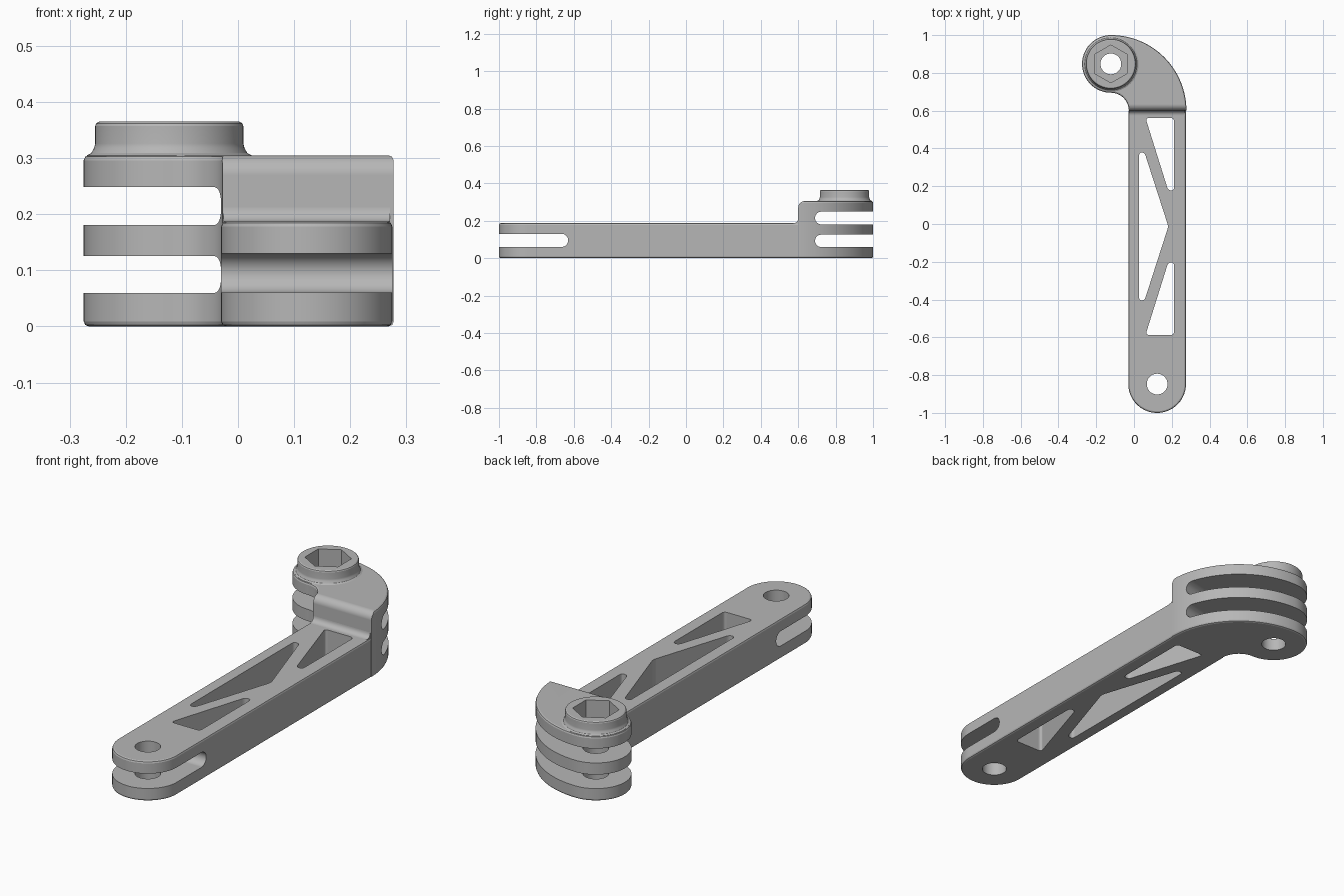
import bpy, bmesh
from math import sin, cos, radians, pi
from mathutils import Matrix, Vector

if "Cube" in bpy.data.objects:
    bpy.data.objects.remove(bpy.data.objects["Cube"])

# Key dimensions
PX = 0.1225                 # pivots sit at +PX (front) and -PX (back)
PY = 0.8475
R = 0.1525                  # half width of the arm
BEND_Y = 0.6                # where the arm meets the curved head
BEND_IN, BEND_OUT = 0.095, 0.4
ARM_H, HEAD_H = 0.187, 0.305
HOLE_R = 0.055

grey = bpy.data.materials.new("plain_grey")
grey.use_nodes = True
grey.diffuse_color = (0.47, 0.47, 0.47, 1)
grey.node_tree.nodes["Principled BSDF"].inputs["Base Color"].default_value = (0.47, 0.47, 0.47, 1)


def arc(cx, cy, r, start, end, steps):
    angles = [radians(start + (end - start) * i / steps) for i in range(steps + 1)]
    return [(cx + r * cos(a), cy + r * sin(a)) for a in angles]


def finish(name, bm):
    bmesh.ops.recalc_face_normals(bm, faces=bm.faces)
    mesh = bpy.data.meshes.new(name)
    bm.to_mesh(mesh)
    bm.free()
    mesh.materials.append(grey)
    ob = bpy.data.objects.new(name, mesh)
    bpy.context.collection.objects.link(ob)
    return ob


def prism(name, points, low, high, axis="Z", bevel=0.0):
    """Extrude an outline: (x, y) along Z, or (y, z) along X."""
    clean = []
    for p in points:
        if not clean or (Vector(p) - Vector(clean[-1])).length > 1e-5:
            clean.append(p)
    bm = bmesh.new()
    if axis == "Z":
        verts = [bm.verts.new((a, b, low)) for a, b in clean]
        shift = (0, 0, high - low)
    else:
        verts = [bm.verts.new((low, a, b)) for a, b in clean]
        shift = (high - low, 0, 0)
    face = bm.faces.new(verts)
    out = bmesh.ops.extrude_face_region(bm, geom=[face])
    moved = [g for g in out["geom"] if isinstance(g, bmesh.types.BMVert)]
    bmesh.ops.translate(bm, verts=moved, vec=shift)
    bmesh.ops.recalc_face_normals(bm, faces=bm.faces)
    if bevel:
        # round the top and bottom rims, but not the joint between arm and head
        rims = [e for e in bm.edges
                if abs(e.verts[0].co.z - e.verts[1].co.z) < 1e-6
                and not all(abs(v.co.y - BEND_Y) < 1e-5 for v in e.verts)]
        bmesh.ops.bevel(bm, geom=rims, offset=bevel, segments=2, profile=0.5,
                        affect="EDGES", clamp_overlap=False)
    return finish(name, bm)


def lathe(name, profile, x, y):
    bm = bmesh.new()
    verts = [bm.verts.new((r, 0, z)) for r, z in profile]
    edges = [bm.edges.new(pair) for pair in zip(verts, verts[1:])]
    bmesh.ops.spin(bm, geom=verts + edges, cent=(0, 0, 0), axis=(0, 0, 1),
                   angle=2 * pi, steps=72, use_merge=False)
    bmesh.ops.remove_doubles(bm, verts=bm.verts, dist=1e-5)
    bmesh.ops.translate(bm, verts=bm.verts, vec=(x, y, 0))
    return finish(name, bm)


def rounded(corners, d=0.018, steps=5):
    """Soften every corner of a polygon."""
    pts = []
    for i, c in enumerate(corners):
        c = Vector(c)
        to_a, to_b = Vector(corners[i - 1]) - c, Vector(corners[(i + 1) % len(corners)]) - c
        a = c + to_a.normalized() * min(d, to_a.length * 0.45)
        b = c + to_b.normalized() * min(d, to_b.length * 0.45)
        for k in range(steps + 1):
            t = k / steps
            p = a * (1 - t) ** 2 + c * 2 * t * (1 - t) + b * t * t
            pts.append((p.x, p.y))
    return pts


def slot(name, end, far, z, r):
    """Round-ended slot running along y from end out to far."""
    s = 1 if far > end else -1
    pts = [(y * s + end + s * r, h) for y, h in arc(0, z, r, 90, 270, 14)]
    pts += [(far, z - r), (far, z + r)]
    return prism(name, pts, -0.6, 0.6, "X")


def cut(ob, cutters):
    bpy.ops.object.select_all(action="DESELECT")
    bpy.context.view_layer.objects.active = ob
    ob.select_set(True)
    for c in cutters:
        m = ob.modifiers.new("cut", "BOOLEAN")
        m.operation, m.solver, m.object = "DIFFERENCE", "EXACT", c
        bpy.ops.object.modifier_apply(modifier=m.name)


# Arm: straight bar with a round front end
left, right = PX - R, PX + R
arm = prism("arm", arc(PX, -PY, R, 180, 360, 48) + [(right, BEND_Y), (left, BEND_Y)],
            0, ARM_H, bevel=0.009)

# Head: quarter bend that ends in a round lug
outline = arc(-PX, BEND_Y, BEND_OUT, 0, 90, 48)
outline += arc(-PX, PY, R, 90, 270, 48)
outline += arc(-PX, BEND_Y, BEND_IN, 90, 0, 20)
head = prism("curved_head", outline, 0, HEAD_H, bevel=0.009)

# Fillet in the corner of the step
step_fillet = prism("step_fillet",
                    arc(0.575, ARM_H + 0.025, 0.025, 270, 360, 8)
                    + [(0.605, ARM_H + 0.025), (0.605, 0.18), (0.575, 0.18)],
                    left + 0.004, right - 0.004, "X")

# Nut boss on top of the lug
boss = lathe("nut_boss", [(0, 0.295), (0.147, 0.295), (0.147, 0.305), (0.139, 0.309),
                          (0.134, 0.318), (0.132, 0.326), (0.132, 0.357), (0.130, 0.362),
                          (0.125, 0.365), (0, 0.365)], -PX, PY)

# Cutters: bolt holes and hexagonal nut pocket
front_hole = prism("front_hole_cutter", arc(PX, -PY, HOLE_R, 0, 352.5, 47), -0.5, 0.5)
back_hole = prism("back_hole_cutter", arc(-PX, PY, HOLE_R, 0, 352.5, 47), -0.5, 0.5)
pocket = prism("nut_pocket_cutter", arc(-PX, PY, 0.1, 30, 330, 5), 0.262, 0.5)

# Cutters: slots between the fingers; the head slots start on a slanted radial line
front_slot = slot("front_slot_cutter", -0.63, -1.2, 0.095, 0.035)
head_slots = []
for z, r in ((0.0925, 0.033), (0.2145, 0.034)):
    c = slot("head_slot_cutter", 0, 0.8, z, r)
    c.data.transform(Matrix.Translation((-PX, BEND_Y, 0)) @ Matrix.Rotation(radians(13), 4, "Z"))
    head_slots.append(c)

# Cutter: rounds the top edge of the step
step_round = prism("step_round_cutter",
                   arc(0.635, HEAD_H - 0.035, 0.035, 180, 90, 10)
                   + [(0.635, 0.4), (0.55, 0.4), (0.55, HEAD_H - 0.035)], -0.6, 0.6, "X")

# Cutters: truss openings, mirrored about the middle of the lattice
MID = -0.013
corner = [(0.061, 0.561), (0.212, 0.561), (0.212, 0.178), (0.181, 0.178)]
centre = [(0.027, 0.378), (0.056, 0.378), (0.182, MID), (0.056, 2 * MID - 0.378),
          (0.027, 2 * MID - 0.378)]
openings = [corner, [(x, 2 * MID - y) for x, y in corner], centre]
truss = [prism("truss_cutter", rounded(o), -0.5, 0.5) for o in openings]

cut(arm, [front_slot, front_hole] + truss)
cut(head, [step_round] + head_slots + [back_hole, pocket])
cut(boss, [back_hole, pocket])

for c in [front_hole, back_hole, pocket, front_slot, step_round] + head_slots + truss:
    bpy.data.objects.remove(c)

# Smooth curved walls, keep flat faces crisp
for ob in (arm, head, step_fillet, boss):
    bpy.ops.object.select_all(action="DESELECT")
    bpy.context.view_layer.objects.active = ob
    ob.select_set(True)
    bpy.ops.object.shade_smooth_by_angle(angle=radians(21))
    weighted = ob.modifiers.new("weighted_normals", "WEIGHTED_NORMAL")
    weighted.keep_sharp = True
